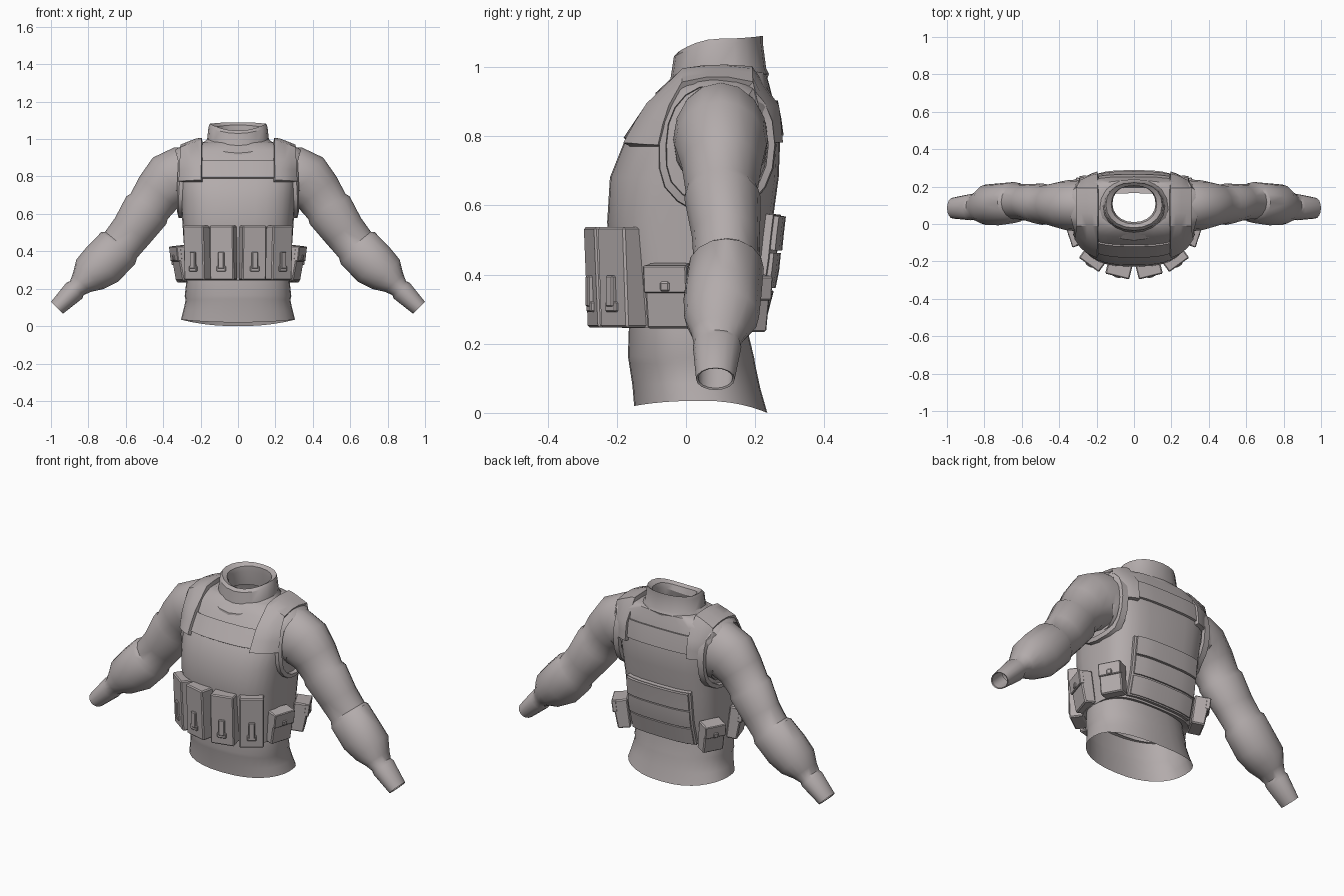
import bpy, bmesh, math
from mathutils import Vector, Matrix
from mathutils.bvhtree import BVHTree

if "Cube" in bpy.data.objects:
    bpy.data.objects.remove(bpy.data.objects["Cube"])

cloth = bpy.data.materials.new("warm_grey_cloth")
cloth.diffuse_color = (0.45, 0.41, 0.41, 1)
cloth.use_nodes = True
cloth.node_tree.nodes["Principled BSDF"].inputs["Base Color"].default_value = cloth.diffuse_color


def finish(name, bm, mirror=False, solid=0, angle=32):
    if not solid:
        bmesh.ops.recalc_face_normals(bm, faces=bm.faces[:])
    me = bpy.data.meshes.new(name)
    bm.to_mesh(me)
    bm.free()
    me.materials.append(cloth)
    ob = bpy.data.objects.new(name, me)
    bpy.context.collection.objects.link(ob)
    bpy.ops.object.select_all(action='DESELECT')
    bpy.context.view_layer.objects.active = ob
    ob.select_set(True)
    if solid:
        m = ob.modifiers.new("thickness", 'SOLIDIFY')
        m.thickness, m.offset = solid, 1
        bpy.ops.object.modifier_apply(modifier=m.name)
    bpy.ops.object.shade_smooth_by_angle(angle=math.radians(angle))
    if mirror:
        ob.modifiers.new("mirror", 'MIRROR').use_clip = False
    return ob


def loft(bm, rings, closed=False):
    rows = [[bm.verts.new(p) for p in r] for r in rings]
    n = len(rows[0])
    pairs = list(zip(rows, rows[1:])) + ([(rows[-1], rows[0])] if closed else [])
    for a, b in pairs:
        for i in range(n):
            j = (i + 1) % n
            bm.faces.new((a[i], a[j], b[j], b[i]))


def spow(v, e):
    return math.copysign(abs(v) ** e, v)


def ring(zf, zs, zb, yf, yb, rx, ef=2.3, eb=2.3, n=32):
    """Body section: separate heights at front, side and back."""
    pts = []
    for i in range(n):
        a = 2 * math.pi * i / n
        c, s = math.cos(a), math.sin(a)
        e = 2 / (ef if s < 0 else eb)
        y = (yf + yb) / 2 + (yb - yf) / 2 * spow(s, e)
        z = zs + ((zf if s < 0 else zb) - zs) * s * s
        pts.append((rx * spow(c, e), y, z))
    return pts


# Shirt hem below the vest
bm = bmesh.new()
loft(bm, [ring(*r) for r in (
    (.02, .035, .0, -.15, .235, .305), (.08, .085, .07, -.155, .215, .292),
    (.145, .14, .14, -.165, .2, .28), (.165, .16, .16, -.168, .197, .285),
    (.25, .25, .25, -.165, .175, .275), (.32, .32, .32, -.165, .175, .27))])
finish("shirt_hem", bm)

# Vest body, open at neck, tucked in at the bottom
bm = bmesh.new()
loft(bm, [ring(z, z, z, yf, yb, rx, 2.8, 3.3) for z, yf, yb, rx in (
    (.255, -.15, .165, .25), (.245, -.185, .195, .278), (.4, -.21, .235, .287),
    (.55, -.228, .25, .297), (.68, -.22, .268, .307), (.78, -.18, .272, .315),
    (.87, -.12, .26, .325), (.94, -.07, .243, .322), (.98, -.03, .232, .22),
    (.985, -.02, .22, .165))])
bm.normal_update()
tree = BVHTree.FromBMesh(bm)
finish("vest_body", bm, angle=40)


def hit(origin, direction):
    p = tree.ray_cast(Vector(origin), Vector(direction))[0]
    return p if p else tree.find_nearest(Vector(origin) + Vector(direction) * .95)[0]


def front(x, z): return hit((x, -1, z), (0, 1, 0))
def back(x, z): return hit((x, 1, z), (0, -1, 0))
def over(x, y): return hit((x, y, 2), (0, 0, -1))


def sheet(name, rows, thick, mirror=False):
    """Padded panel laid on the vest surface."""
    bm = bmesh.new()
    v = [[bm.verts.new(p) for p in r] for r in rows]
    for a, b in zip(v, v[1:]):
        for i in range(len(a) - 1):
            bm.faces.new((a[i], a[i + 1], b[i + 1], b[i]))
    bmesh.ops.recalc_face_normals(bm, faces=bm.faces[:])
    bm.normal_update()
    centre = Vector((0, .05, .6))
    if sum(f.normal.dot(f.calc_center_median() - centre) for f in bm.faces) < 0:
        bmesh.ops.reverse_faces(bm, faces=bm.faces[:])
    finish(name, bm, mirror, thick)


def span(a, b, n):
    return [a + (b - a) * i / (n - 1) for i in range(n)]


# Shoulder straps running front to back
xs = span(.19, .298, 5)
rows = [[front(x, z) for x in xs] for z in (.77, .83, .88)]
rows += [[over(x, y) for x in xs] for y in (.0, .06, .12, .18)]
rows += [[back(x, z) for x in xs] for z in (.88, .83, .78)]
sheet("shoulder_strap", rows, .024, True)

# Chest band, upper back band, back panel and its three pads
sheet("chest_band", [[front(x, z) for x in span(-.19, .19, 11)] for z in (.79, .835, .88)], .009)
sheet("upper_back_band", [[back(x, z) for x in span(-.19, .19, 9)] for z in (.8, .85, .9)], .013)
sheet("back_panel", [[back(x, z) for x in span(-.2, .2, 9)] for z in span(.255, .575, 6)], .022)
for i, (a, b) in enumerate(((.262, .36), (.368, .465), (.473, .572))):
    sheet("back_pad_%d" % (i + 1), [[back(x, z) for x in span(-.19, .19, 9)] for z in span(a, b, 3)], .03 + .003 * i)

# Raised armhole rim
bm = bmesh.new()
loops = [[], [], [], []]
for i in range(20):
    a = 2 * math.pi * i / 20
    for k, (s, off) in enumerate(((1, -.015), (.98, .02), (.87, .024), (.85, -.015))):
        y, z = .09 + .17 * s * spow(math.cos(a), .9), .775 + .2 * s * spow(math.sin(a), .9)
        if y < .09:
            y -= .06 * max(0, .76 - z) * (1 if z > .65 else .6) * 2
        p = tree.ray_cast(Vector((1, y, z)), Vector((-1, 0, 0)))[0]
        x = max(p.x, .27) if p else .285
        loops[k].append((x + off, y, z))
loft(bm, loops, True)
finish("armhole_rim", bm, True)

# Collar with rolled, tilted top edge
bm = bmesh.new()
loft(bm, [ring(*r, 2.1, 2.3, 20) for r in (
    (.905, .965, .965, -.09, .235, .2), (.925, .98, .98, -.088, .24, .187),
    (.965, 1.0, .995, -.045, .232, .165), (1.03, 1.065, 1.07, -.035, .222, .158),
    (1.045, 1.082, 1.09, -.02, .222, .15), (1.035, 1.065, 1.075, .0, .205, .122),
    (1.0, 1.04, 1.04, .01, .205, .115), (.94, .96, .96, -.01, .215, .125))])
finish("collar", bm)

# Sleeves: x, z, half thickness, y centre, half depth along the arm
bm = bmesh.new()
arm = ((.26, .79, .17, .10, .135), (.32, .79, .166, .10, .137), (.365, .775, .155, .10, .133),
       (.425, .715, .132, .103, .116), (.475, .64, .12, .103, .104), (.49, .62, .13, .106, .111),
       (.565, .51, .115, .115, .098), (.625, .435, .110, .118, .096), (.64, .418, .124, .115, .110),
       (.725, .33, .125, .105, .112), (.792, .277, .107, .103, .108), (.835, .23, .068, .095, .08),
       (.862, .203, .052, .09, .068), (.875, .19, .06, .09, .07), (.968, .098, .045, .085, .056),
       (.966, .1, .04, .085, .05), (.90, .165, .042, .088, .052))
rings = []
for i, (x, z, h, yc, ry) in enumerate(arm):
    if i < 15:
        a, b = arm[max(i - 1, 0)], arm[min(i + 1, 14)]
        t = Vector((b[0] - a[0], 0, b[1] - a[1])).normalized()
    u = Vector((-t.z, 0, t.x))
    rings.append([Vector((x, yc, z)) + u * h * math.cos(k * math.pi / 8)
                  + Vector((0, ry * math.sin(k * math.pi / 8), 0)) for k in range(16)])
loft(bm, rings)
finish("sleeve", bm, True, angle=40)


def box(bm, c, size, bevel, top_grow=0):
    g = bmesh.ops.create_cube(bm, size=1)
    for v in g['verts']:
        if v.co.z > 0 and v.co.y < 0:
            v.co.y -= top_grow / size[1]
        v.co = Vector((v.co.x * size[0], v.co.y * size[1], v.co.z * size[2])) + Vector(c)
    edges = list({e for v in g['verts'] for e in v.link_edges})
    bmesh.ops.bevel(bm, geom=edges, offset=bevel, segments=1, affect='EDGES')


def pouch(name, x, y, z, w, d, h, turn, tilt, parts):
    """Box facing -y, base at z, with raised front pieces (dx, z, w, h, out)."""
    bm = bmesh.new()
    box(bm, (0, 0, h / 2), (w, d, h), .006, .012)
    for dx, pz, pw, ph, out in parts:
        box(bm, (dx, -d / 2 - out / 2, pz), (pw, out + .02, ph), .004)
    bm.transform(Matrix.Translation((x, y, z)) @ Matrix.Rotation(math.radians(turn), 4, 'Z')
                 @ Matrix.Rotation(math.radians(tilt), 4, 'X'))
    finish(name, bm, True, angle=25)


# Four magazine pouches across the belly
mag = ((0, .105, .034, .09, .008), (0, .06, .05, .03, .004))
pouch("inner_magazine_pouch", .077, -.228, .247, .132, .085, .29, 14, 0, mag)
pouch("outer_magazine_pouch", .21, -.175, .247, .132, .085, .29, 36, 0, mag)

# Two utility pouches on each flank, with lid and button
pouch("front_side_pouch", .285, -.042, .247, .13, .06, .185, 72, 7,
      ((0, .145, .132, .08, .006), (0, .125, .028, .028, .012)))
pouch("rear_side_pouch", .272, .165, .237, .12, .07, .165, 118, 7,
      ((0, .13, .122, .07, .006), (0, .11, .028, .028, .012)))
